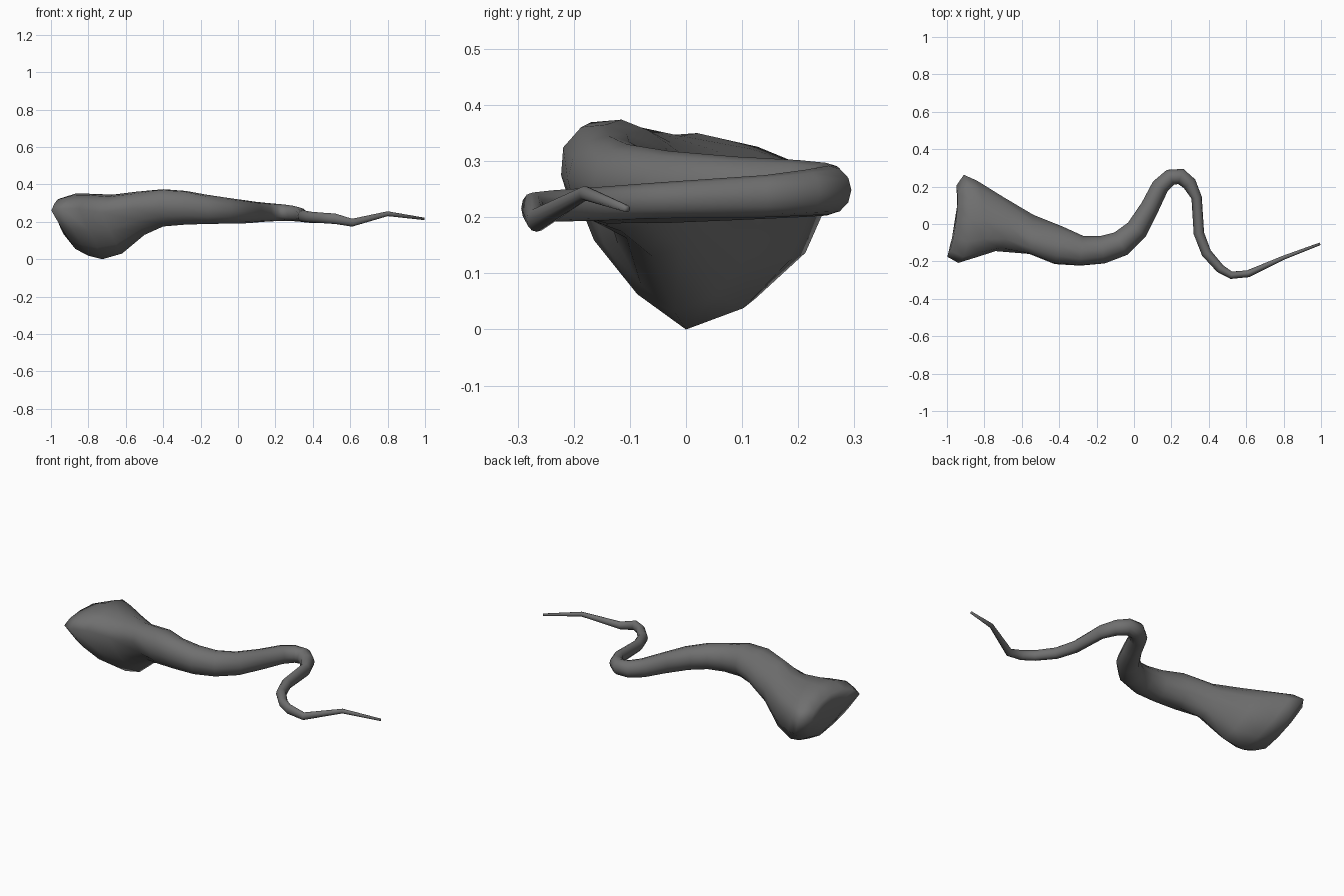
import bpy, bmesh
from math import cos, sin, pi
from mathutils import Vector

# Head sections: left, right, top and bottom points
HEAD = [
    ((-.945, .12, .24), (-.980, -.10, .25), (-.955, .02, .285), (-.93, .01, .13)),
    ((-.95, .205, .24), (-.998, -.175, .26), (-.95, .02, .325), (-.87, .01, .055)),
    ((-.91, .263, .25), (-.94, -.208, .27), (-.87, .02, .350), (-.80, .01, .018)),
    ((-.84, .232, .24), (-.85, -.180, .27), (-.80, .02, .350), (-.725, 0, 0)),
    ((-.70, .145, .23), (-.74, -.145, .25), (-.67, -.01, .345), (-.62, -.02, .03)),
    ((-.54, .050, .25), (-.56, -.160, .27), (-.55, -.08, .360), (-.50, -.06, .13)),
]
# Roundness of upper left, upper right, lower right, lower left quarters
HEAD_FULL = (.90, .98, .90, .95)

# Tail path: x, y, half width, bottom z, top z
TAIL = [
    (-.40, -.115, .102, .175, .374), (-.28, -.143, .080, .185, .365),
    (-.17, -.138, .074, .188, .345), (-.07, -.105, .069, .190, .330),
    (.015, -.030, .060, .190, .318), (.085, .090, .050, .195, .308),
    (.140, .200, .047, .200, .302), (.195, .250, .044, .203, .297),
    (.25, .254, .043, .205, .292), (.297, .215, .038, .203, .285),
    (.335, .140, .028, .200, .275), (.347, -.05, .028, .198, .262),
    (.387, -.155, .027, .194, .254), (.46, -.238, .024, .192, .248),
    (.52, -.274, .020, .188, .244), (.61, -.266, .019, .174, .216),
    (.80, -.180, .011, .230, .256), (.995, -.106, .007, .209, .222),
]
N = 12


def section(left, right, top, bottom, full):
    l, r, t, b = map(Vector, (left, right, top, bottom))
    c = (l + r) / 2
    pts = []
    for i in range(N):
        u, v = cos(2 * pi * i / N), sin(2 * pi * i / N)
        k = 1 if i % 3 == 0 else full[i // 3]
        pts.append(c + k * (abs(u) * ((l if u > 0 else r) - c) + abs(v) * ((t if v > 0 else b) - c)))
    return pts


rings = [section(*s, HEAD_FULL) for s in HEAD]
for i, (x, y, w, z0, z1) in enumerate(TAIL):
    a, b = TAIL[max(i - 1, 0)], TAIL[min(i + 1, len(TAIL) - 1)]
    d = Vector((b[0] - a[0], b[1] - a[1])).normalized() * w
    zm = (z0 + z1) / 2
    # the thick start of the tail still leans to one side
    lean = (.94, 1.1, .96, 1) if i < 2 else (1, 1, 1, 1)
    rings.append(section((x - d.y, y + d.x, zm), (x + d.y, y - d.x, zm),
                         (x, y, z1), (x, y, z0), lean))

# Loft the rings into one closed body
bm = bmesh.new()
loops = [[bm.verts.new(p) for p in ring] for ring in rings]
for a, b in zip(loops, loops[1:]):
    for i in range(N):
        j = (i + 1) % N
        bm.faces.new((a[i], a[j], b[j], b[i]))
bm.faces.new(loops[0])
bm.faces.new(loops[-1])
bmesh.ops.recalc_face_normals(bm, faces=bm.faces)
for f in bm.faces:
    f.smooth = True
mesh = bpy.data.meshes.new("swimming_body")
bm.to_mesh(mesh)
bm.free()
body = bpy.data.objects.new("swimming_body", mesh)
bpy.context.collection.objects.link(body)

# Dark grey skin
skin = bpy.data.materials.new("dark_grey")
skin.diffuse_color = (.16, .16, .16, 1)
mesh.materials.append(skin)
